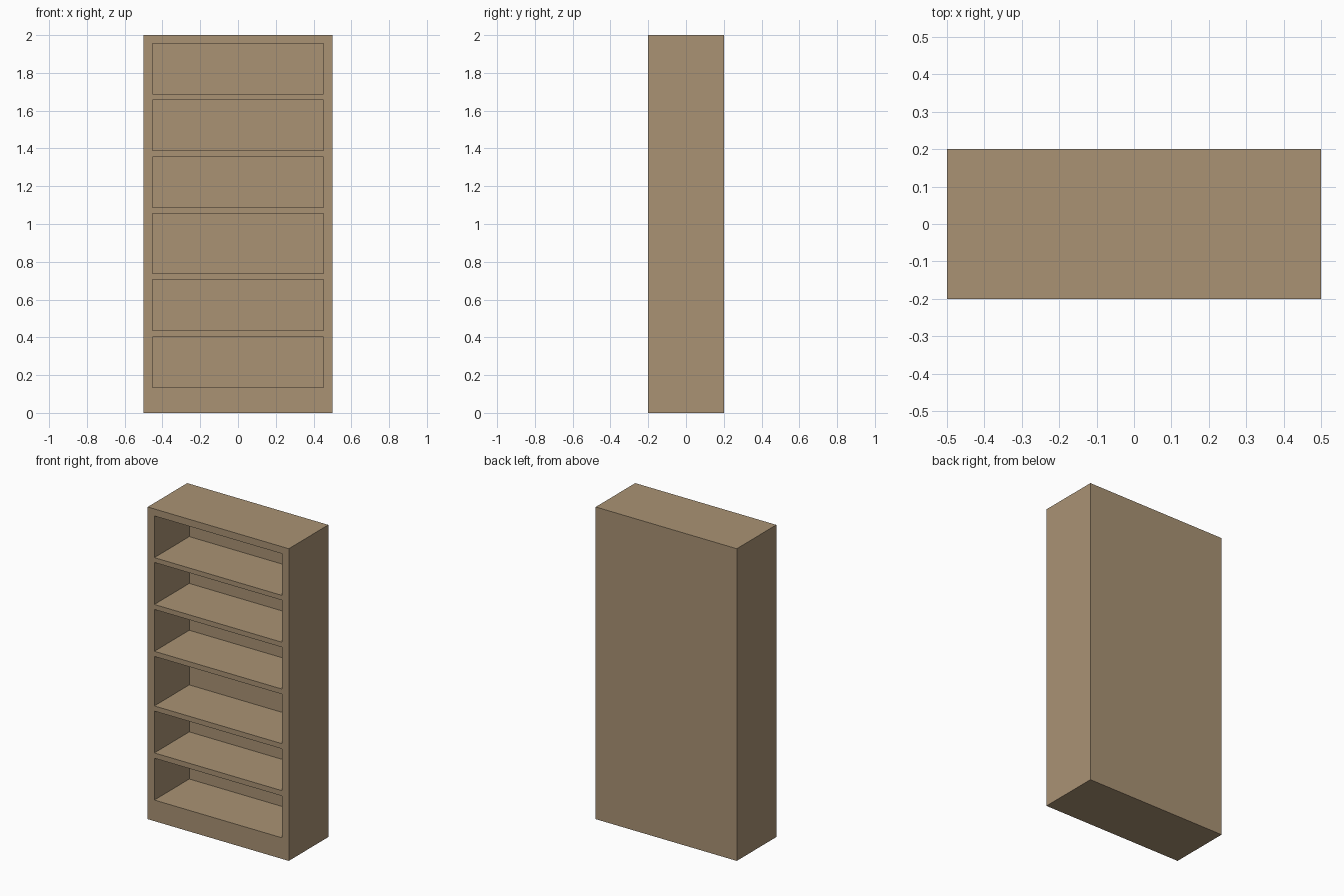
import bpy, bmesh

if "Cube" in bpy.data.objects:
    bpy.data.objects.remove(bpy.data.objects["Cube"])

W, D, H = 1.0, 0.4, 2.0
SIDE, BACK = 0.0475, 0.047

wood = bpy.data.materials.new("tan_wood")
wood.diffuse_color = (0.40, 0.29, 0.175, 1)
wood.use_nodes = True
wood.node_tree.nodes["Principled BSDF"].inputs["Base Color"].default_value = wood.diffuse_color

# Floor and ceiling height of each compartment, bottom to top
bays = [(0.135, 0.403), (0.437, 0.705), (0.738, 1.055),
        (1.088, 1.356), (1.388, 1.657), (1.688, 1.955)]

xs = [-W / 2, -W / 2 + SIDE, W / 2 - SIDE, W / 2]
zs = [0] + [z for bay in bays for z in bay] + [H]

# Front face grid: middle column alternates rails and openings
bm = bmesh.new()
grid = [[bm.verts.new((x, -D / 2, z)) for x in xs] for z in zs]
openings = []
for r in range(len(zs) - 1):
    for c in range(3):
        f = bm.faces.new((grid[r][c], grid[r][c + 1],
                          grid[r + 1][c + 1], grid[r + 1][c]))
        if c == 1 and r % 2 == 1:
            openings.append(f)

# Outer case: sides, top, base and a single back panel
left = [row[0] for row in grid]
right = [row[-1] for row in grid]
b = [bm.verts.new((x, D / 2, z))
     for x, z in ((-W / 2, 0), (W / 2, 0), (W / 2, H), (-W / 2, H))]
bm.faces.new(b[::-1])
bm.faces.new(left + [b[3], b[0]])
bm.faces.new(right[::-1] + [b[1], b[2]])
bm.faces.new(grid[0][::-1] + [b[0], b[1]])
bm.faces.new(grid[-1] + [b[2], b[3]])

# Hollow compartments pushed in from the front
bm.normal_update()
for f in bmesh.ops.extrude_discrete_faces(bm, faces=openings)["faces"]:
    bmesh.ops.translate(bm, verts=f.verts, vec=(0, D - BACK, 0))
bmesh.ops.recalc_face_normals(bm, faces=bm.faces)

mesh = bpy.data.meshes.new("bookcase")
bm.to_mesh(mesh)
bm.free()
mesh.materials.append(wood)
case = bpy.data.objects.new("bookcase", mesh)
bpy.context.collection.objects.link(case)
